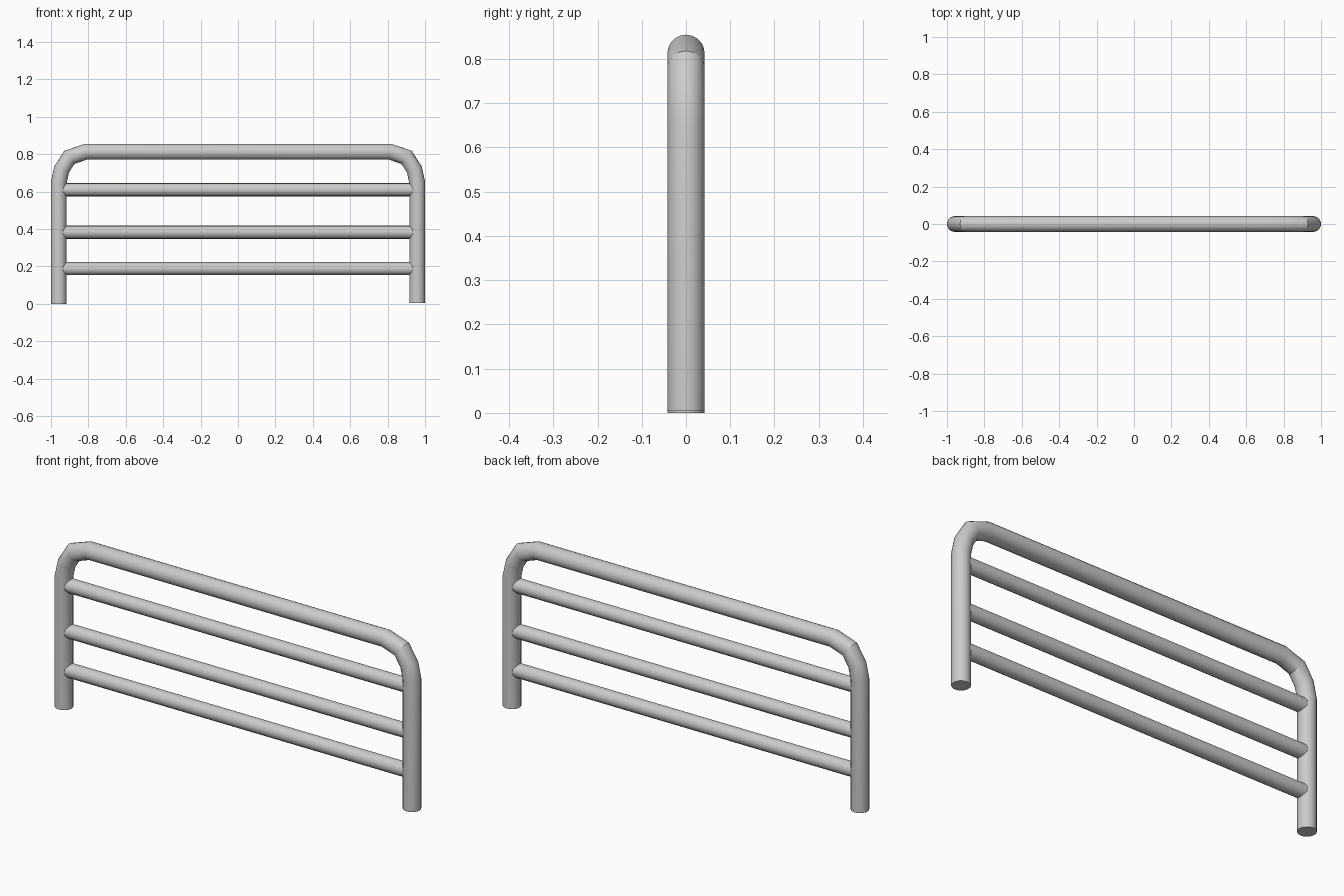
import bpy, bmesh
from math import sin, cos, pi, radians
from mathutils import Vector

if "Cube" in bpy.data.objects:
    bpy.data.objects.remove(bpy.data.objects["Cube"])


def tube(name, path, radius, sides):
    """Sweep a mitred round section along a path in the XZ plane."""
    pts = [Vector((x, 0, z)) for x, z in path]
    bm = bmesh.new()
    rings = []
    for i, p in enumerate(pts):
        a = (p - pts[i - 1]).normalized() if i else (pts[1] - p).normalized()
        b = (pts[i + 1] - p).normalized() if i < len(pts) - 1 else a
        t = (a + b).normalized()
        n = Vector((-t.z, 0, t.x)) / t.dot(a)
        rings.append([bm.verts.new(p + n * radius * cos(2 * pi * k / sides)
                                   + Vector((0, radius * sin(2 * pi * k / sides), 0)))
                      for k in range(sides)])
    for r, s in zip(rings, rings[1:]):
        for k in range(sides):
            j = (k + 1) % sides
            bm.faces.new((r[k], r[j], s[j], s[k]))
    bm.faces.new(rings[0])
    bm.faces.new(rings[-1])
    bmesh.ops.recalc_face_normals(bm, faces=bm.faces[:])
    me = bpy.data.meshes.new(name)
    bm.to_mesh(me)
    bm.free()
    me.shade_smooth()
    me.set_sharp_from_angle(angle=radians(25))
    ob = bpy.data.objects.new(name, me)
    bpy.context.collection.objects.link(ob)
    return ob


# Bent outer frame: two posts, faceted corners and the top bar
half = [(0.958, 0.0), (0.958, 0.65), (0.943, 0.718), (0.902, 0.783), (0.815, 0.813)]
left = [(-x, z) for x, z in half]
right = half[::-1]
right[-1] = (0.958, 0.005)
tube("outer_frame", left + right, 0.042, 20)

# Horizontal rails running into the posts
for i, z in enumerate((0.188, 0.383, 0.61)):
    tube(f"rail_{i + 1}", [(-0.94, z), (0.94, z)], 0.035, 16)
